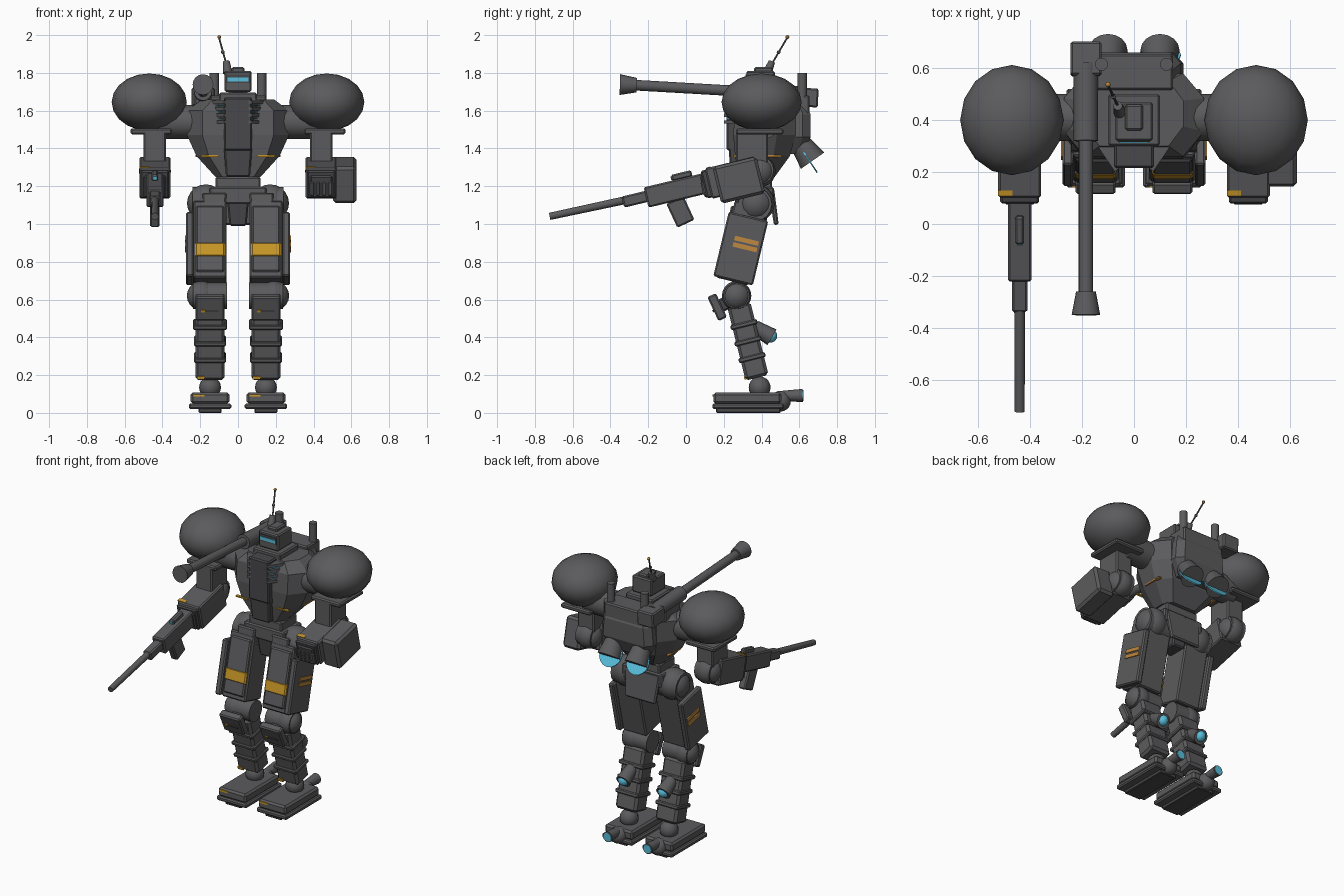
import bpy, bmesh, math
from mathutils import Vector, Matrix, Euler

if "Cube" in bpy.data.objects:
    bpy.data.objects.remove(bpy.data.objects["Cube"])


def material(name, rgb):
    m = bpy.data.materials.new(name)
    m.diffuse_color = (*rgb, 1)
    m.use_nodes = True
    m.node_tree.nodes["Principled BSDF"].inputs["Base Color"].default_value = m.diffuse_color
    return m


ARMOUR = material("grey_armour", (0.105, 0.105, 0.11))
DARK = material("dark_frame", (0.065, 0.065, 0.07))
GOLD = material("gold_marking", (0.58, 0.31, 0.02))
ORANGE = material("orange_stripe", (0.52, 0.25, 0.05))
CYAN = material("cyan_glow", (0.10, 0.52, 0.72))


def finish(name, bm, mat, smooth=False):
    bmesh.ops.recalc_face_normals(bm, faces=bm.faces[:])
    me = bpy.data.meshes.new(name)
    bm.to_mesh(me)
    bm.free()
    me.materials.append(mat)
    ob = bpy.data.objects.new(name, me)
    bpy.context.collection.objects.link(ob)
    if smooth:
        bpy.ops.object.select_all(action='DESELECT')
        ob.select_set(True)
        bpy.context.view_layer.objects.active = ob
        bpy.ops.object.shade_smooth_by_angle(angle=math.radians(40))
    return ob


def box(name, pivot, size, mat=ARMOUR, tilt=0, off=(0, 0, 0), bevel=0.008, yaw=0, taper=1):
    """Bevelled box, tilted about x and turned about z, offset in its own frame."""
    bm = bmesh.new()
    bmesh.ops.create_cube(bm, size=1)
    for v in bm.verts:
        k = taper if v.co.z < 0 else 1
        v.co = Vector((v.co.x * size[0] * k, v.co.y * size[1] * k, v.co.z * size[2]))
    if min(size) > 0.025 and bevel:
        bmesh.ops.bevel(bm, geom=bm.edges[:], offset=bevel, segments=1, affect='EDGES')
    rot = Euler((math.radians(tilt), 0, math.radians(yaw))).to_matrix().to_4x4()
    bm.transform(Matrix.Translation(pivot) @ rot @ Matrix.Translation(off))
    return finish(name, bm, mat)


def rod(name, a, b, r1, r2=None, mat=ARMOUR, n=16):
    """Cylinder or cone between two points."""
    a, b = Vector(a), Vector(b)
    bm = bmesh.new()
    bmesh.ops.create_cone(bm, cap_ends=True, segments=n, radius1=r1,
                          radius2=r1 if r2 is None else r2, depth=(b - a).length)
    q = (b - a).to_track_quat('Z', 'Y').to_matrix().to_4x4()
    bm.transform(Matrix.Translation((a + b) / 2) @ q)
    return finish(name, bm, mat, True)


def ball(name, c, r, mat=ARMOUR, u=16, v=10):
    bm = bmesh.new()
    bmesh.ops.create_uvsphere(bm, u_segments=u, v_segments=v, radius=1)
    r = (r, r, r) if isinstance(r, float) else r
    bm.transform(Matrix.Translation(c) @ Matrix.Diagonal((*r, 1)))
    return finish(name, bm, mat, True)


def loft(name, sections, mat=ARMOUR, cut=0.3):
    """Stack of octagons: (z, half width, front y, back y)."""
    bm = bmesh.new()
    rings = []
    for z, w, f, b in sections:
        cx, cy = w * (1 - cut), (b - f) * cut
        pts = [(-cx, f), (cx, f), (w, f + cy), (w, b - cy), (cx, b), (-cx, b), (-w, b - cy), (-w, f + cy)]
        rings.append([bm.verts.new((x, y, z)) for x, y in pts])
    for r, s in zip(rings, rings[1:]):
        for i in range(8):
            bm.faces.new((r[i], r[(i + 1) % 8], s[(i + 1) % 8], s[i]))
    bm.faces.new(rings[0])
    bm.faces.new(rings[-1])
    return finish(name, bm, mat)


# Torso
loft("torso", [(1.25, .12, .28, .47), (1.36, .22, .26, .55), (1.47, .27, .25, .58),
               (1.60, .27, .26, .58), (1.66, .19, .30, .55)])
box("chest_column", (0, .29, 1.53), (.15, .15, .28), DARK)
box("belly_column", (0, .30, 1.33), (.15, .15, .16), DARK, taper=.85)
box("collar", (0, .40, 1.66), (.20, .20, .07))
box("waist", (0, .37, 1.215), (.24, .17, .07))
box("pelvis", (0, .37, 1.15), (.30, .19, .09))
box("crotch", (0, .36, 1.07), (.12, .17, .16), DARK, taper=.75)
box("rear_skirt", (0, .465, 1.09), (.26, .03, .19), tilt=8, taper=.85)

# Backpack with nozzles, glow discs and exhaust stacks
loft("backpack", [(1.37, .13, .45, .62), (1.46, .19, .45, .66), (1.58, .18, .45, .66), (1.66, .14, .45, .62)], cut=.2)
box("backpack_top", (0, .585, 1.63), (.30, .14, .10))
for s, side in ((-1, "right"), (1, "left")):
    rod(side + "_main_nozzle", (s * .10, .60, 1.435), (s * .10, .67, 1.335), .055, .075)
    rod(side + "_main_glow", (s * .10, .647, 1.337), (s * .10, .653, 1.341), .08, mat=CYAN)
    rod(side + "_exhaust_stack", (s * .125, .615, 1.58), (s * .125, .615, 1.80), .025)
    # Chest vents
    box(side + "_vent_back", (s * .09, .29, 1.59), (.13, .03, .11), DARK, yaw=s * 56)
    for i in range(4):
        box(side + "_louvre", (s * .09, .27, 1.54 + i * .035), (.13, .05, .018), ARMOUR, yaw=s * 56)
        if i < 3:
            box(side + "_vent_glow", (s * .09, .27, 1.5575 + i * .035), (.10, .036, .005), CYAN, yaw=s * 56)
    # Seams on chest front and flanks
    box(side + "_chest_mark", (s * .15, .262, 1.36), (.09, .02, .008), GOLD)
    box(side + "_flank_mark", (s * .216, .44, 1.36), (.02, .13, .008), ORANGE)

# Head, visor and antenna
rod("neck", (0, .40, 1.66), (0, .40, 1.72), .05)
box("head", (0, .395, 1.755), (.145, .15, .11))
box("head_crest", (0, .41, 1.815), (.07, .10, .03))
box("visor_frame", (0, .321, 1.768), (.125, .012, .045), DARK)
box("visor", (0, .315, 1.765), (.11, .008, .022), CYAN)
rod("antenna_base", (-.055, .43, 1.80), (-.062, .455, 1.86), .025, .018, n=10)
rod("antenna", (-.06, .45, 1.84), (-.10, .535, 1.985), .005, n=8)
ball("antenna_joint", (-.08, .49, 1.91), .010, u=8, v=6)
ball("antenna_tip", (-.10, .537, 1.99), .010, ORANGE, 8, 6)

# Shoulder cannon
cx = -.185
rod("cannon_muzzle", (cx, -.35, 1.738), (cx, -.26, 1.735), .055, .038)
rod("cannon_barrel", (cx, -.27, 1.735), (cx, .34, 1.70), .028)
rod("cannon_sleeve", (cx, .32, 1.70), (cx, .62, 1.682), .047)
box("cannon_breech", (cx, .635, 1.67), (.12, .13, .10), tilt=-3)
box("cannon_mount", (cx, .47, 1.64), (.09, .16, .08))

# Shoulders and arms
T = 13.5
for s, side in ((-1, "right"), (1, "left")):
    ball(side + "_pauldron", (s * .47, .40, 1.645), (.199, .212, .152), u=16, v=10)
    rod(side + "_shoulder_joint", (s * .22, .41, 1.54), (s * .42, .41, 1.54), .09)
    box(side + "_pauldron_plate", (s * .46, .39, 1.49), (.22, .25, .03))
    box(side + "_upper_arm", (s * .44, .35, 1.40), (.12, .17, .21))
    rod(side + "_elbow", (s * .44 - .055, .39, 1.285), (s * .44 + .055, .39, 1.285), .075)
    ball(side + "_elbow_ball", (s * .44, .39, 1.28), .085)
    arm = (s * .44, .25, 1.245)
    box(side + "_forearm", arm, (.165, .27, .165), tilt=T)
    box(side + "_wrist_cuff", arm, (.15, .04, .15), DARK, T, (0, -.14, 0))
    box(side + "_forearm_mark", (s * .44, .25, 1.245), (.055, .022, .008), GOLD, T, (-.055, -.115, .082))
    box(side + "_fist", arm, (.12, .05, .12), DARK, T, (0, -.145, -.01))
for i in range(4):
    box("left_finger", (.44, .25, 1.245), (.028, .03, .08), ARMOUR, T, (-.048 + i * .032, -.16, -.02))
box("left_arm_shield", (.565, .28, 1.232), (.125, .24, .20), tilt=T, bevel=.015)

# Rifle
gun = (-.44, .10, 1.215)
box("rifle_receiver", gun, (.09, .36, .11), tilt=T, off=(0, -.14, 0))
box("rifle_handguard", gun, (.06, .14, .06), tilt=T, off=(0, -.375, .005))
box("rifle_sight", gun, (.035, .11, .035), tilt=T, off=(0, -.11, .068))
box("rifle_sight_lens", gun, (.02, .004, .018), CYAN, T, (0, -.167, .068))
box("rifle_magazine", (-.44, -.03, 1.065), (.05, .10, .14), tilt=25)
R = Euler((math.radians(T), 0, 0)).to_matrix()
rod("rifle_barrel", Vector(gun) + R @ Vector((0, -.84, .022)), Vector(gun) + R @ Vector((0, -.43, .012)), .019, .021)

# Legs
for s, side in ((-1, "right"), (1, "left")):
    x = s * .148
    rod(side + "_hip", (s * .06, .365, 1.105), (s * .24, .365, 1.105), .09)
    ball(side + "_hip_ball", (s * .17, .37, 1.11), .10)
    box(side + "_front_skirt", (s * .125, .27, 1.10), (.13, .03, .13), tilt=-8, taper=.85)
    thigh = (x, .295, .90)
    box(side + "_thigh", thigh, (.175, .175, .42), tilt=-T)
    box(side + "_thigh_front", thigh, (.15, .03, .36), tilt=-T, off=(0, -.085, 0))
    box(side + "_thigh_band", thigh, (.158, .026, .08), GOLD, -T, (0, -.09, -.06))
    outer = (s * .255, .29, .87)
    box(side + "_thigh_plate", outer, (.04, .215, .35), tilt=-T)
    for dz in (.012, .047):
        box(side + "_thigh_stripe", outer, (.012, .13, .024), ORANGE, -T, (s * .02, .02, dz))
    # Knee
    rod(side + "_knee", (x - .09, .268, .62), (x + .09, .268, .62), .07)
    ball(side + "_knee_cap", (x + s * .045, .268, .62), .078)
    box(side + "_knee_guard", (x, .165, .56), (.155, .05, .14), tilt=25)
    box(side + "_knee_slot", (x, .165, .56), (.09, .01, .012), DARK, 25, (0, -.024, -.01))
    box(side + "_knee_mark", (x, .165, .56), (.02, .012, .014), GOLD, 25, (-.038, -.025, -.01))
    box(side + "_knee_link", (x, .21, .58), (.08, .08, .07), DARK, 25)
    # Shin with ribs and calf nozzle
    shin = (x, .328, .38)
    box(side + "_shin", shin, (.155, .125, .40), tilt=14, bevel=.015)
    for dz in (.09, .0, -.09):
        box(side + "_shin_rib", shin, (.18 if dz > .05 else .168, .145, .026), tilt=14, off=(0, 0, dz), bevel=.006)
    box(side + "_shin_mark", shin, (.04, .012, .018), GOLD, 14, (-.05, -.061, -.185))
    rod(side + "_calf_nozzle", (x, .36, .455), (x, .455, .40), .038, .048)
    ball(side + "_calf_glow", (x, .447, .408), .036, CYAN, 12, 8)
    # Ankle and foot
    ball(side + "_ankle", (x, .39, .135), .058)
    box(side + "_sole", (x, .33, .035), (.225, .38, .03))
    box(side + "_tread", (x, .33, .013), (.12, .34, .026), DARK, bevel=.004)
    box(side + "_foot", (x, .325, .078), (.205, .36, .06), bevel=.012)
    box(side + "_foot_mark", (x, .145, .092), (.06, .008, .012), GOLD, off=(-.06, 0, 0))
    ball(side + "_heel", (x, .50, .062), .055)
    rod(side + "_heel_nozzle", (x, .50, .09), (x, .618, .092), .026, .035, n=12)
    rod(side + "_heel_glow", (x, .616, .092), (x, .621, .092), .028, mat=CYAN, n=12)
